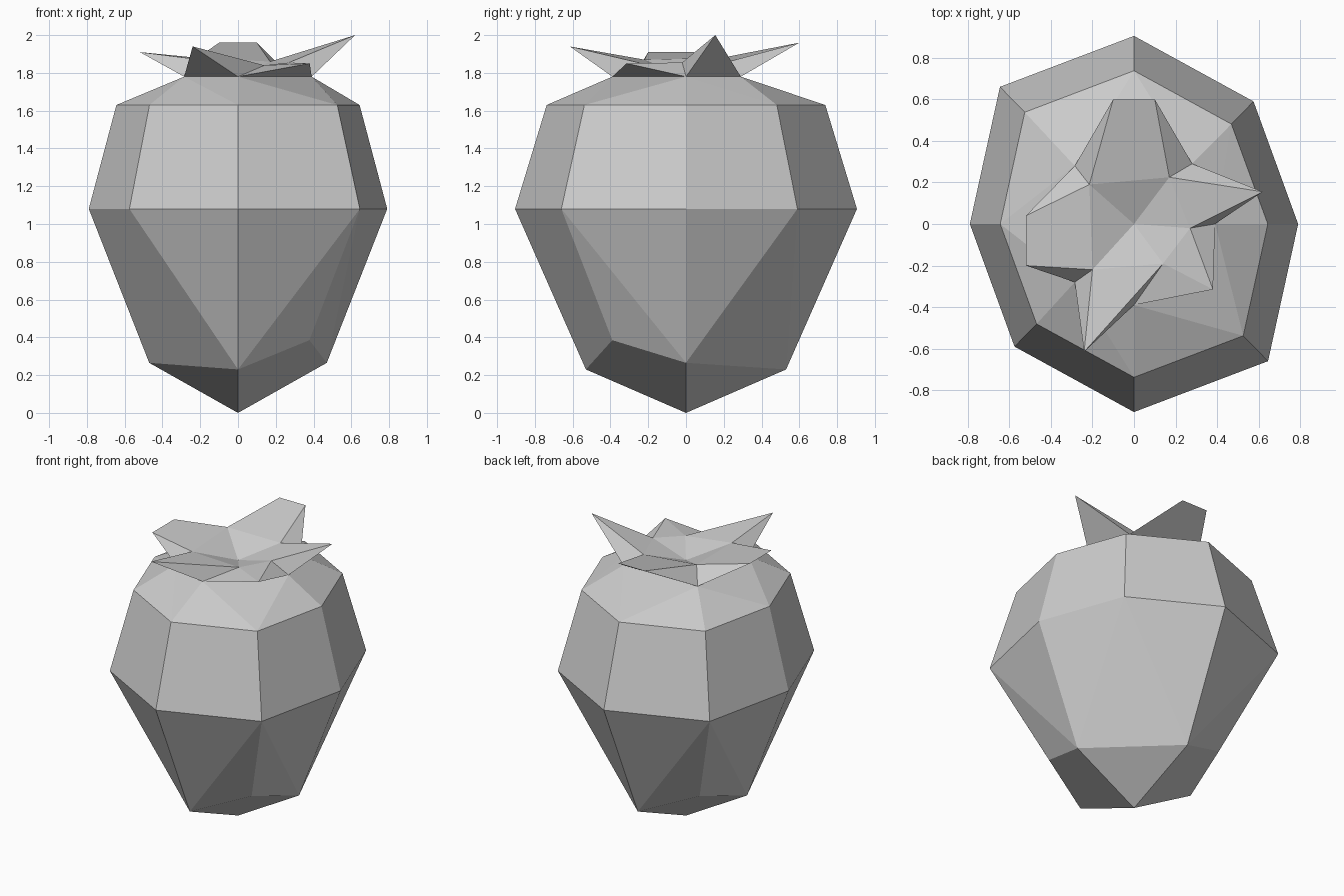
import bpy
import bmesh
from mathutils import Vector

# Remove the default cube only
default_cube = bpy.data.objects.get("Cube")
if default_cube:
    bpy.data.objects.remove(default_cube, do_unlink=True)

# Single flat material
grey = bpy.data.materials.new("plain grey")
grey.use_nodes = True
grey_value = (0.6, 0.6, 0.6, 1)
grey.diffuse_color = grey_value
grey.node_tree.nodes["Principled BSDF"].inputs["Base Color"].default_value = grey_value


def half_turn(points):
    """Return the points together with their copies turned half way round z."""
    return points + [(-x, -y, z) for x, y, z in points]


def finish(mesh_builder, object_name):
    """Turn a bmesh into a flat shaded object with the grey material."""
    bmesh.ops.recalc_face_normals(mesh_builder, faces=mesh_builder.faces[:])
    mesh = bpy.data.meshes.new(object_name)
    mesh_builder.to_mesh(mesh)
    mesh_builder.free()
    mesh.materials.append(grey)
    result = bpy.data.objects.new(object_name, mesh)
    bpy.context.scene.collection.objects.link(result)
    return result


# Rings of the fruit: belly, shoulder, pointed underside and flat crown
belly_height, shoulder_height, crown_height = 1.08, 1.63, 1.78
shoulder_scale = 0.815
belly = half_turn([(x, y, belly_height) for x, y in
                   [(0, -.905), (.645, -.66), (.79, 0), (.575, .59)]])
shoulder = [(x * shoulder_scale, y * shoulder_scale, shoulder_height)
            for x, y, z in belly]
underside = half_turn([(0, -.53, .23), (.378, -.39, .385), (.47, 0, .265)])
crown = [(x, y, crown_height) for x, y in
         [(-.285, -.28), (0, -.39), (.39, 0), (.28, .29), (-.285, .28)]]
bottom_tip = (0, 0, 0)

# Faceted fruit body
body = bmesh.new()
for point in belly + shoulder + underside + crown + [bottom_tip]:
    body.verts.new(point)
bmesh.ops.convex_hull(body, input=body.verts[:])
bmesh.ops.dissolve_limit(body, angle_limit=0.01,
                         verts=body.verts[:], edges=body.edges[:])
finish(body, "fruit_body")

# Leafy crown: one leaf per crown edge, with valleys running to the centre
valleys = [(-.2, -.22, 1.87), (.14, -.19, 1.84), (.27, -.02, 1.855),
           (.17, .225, 1.86), (-.215, .19, 1.88)]
leaf_tips = [
    [(-.24, -.615, 1.94)],
    [(.38, -.315, 1.85)],
    [(.62, .155, 2)],
    [(.1, .6, 1.96), (-.1, .6, 1.96)],
    [(-.52, .04, 1.91), (-.52, -.2, 1.91)],
]

leaves = bmesh.new()
outer = [leaves.verts.new(point) for point in crown]
inner = [leaves.verts.new(point) for point in valleys]
centre = leaves.verts.new(Vector((0, 0, crown_height)))
for index, tip_points in enumerate(leaf_tips):
    following = (index + 1) % len(leaf_tips)
    tips = [leaves.verts.new(point) for point in tip_points]
    start_outer, end_outer = outer[index], outer[following]
    start_inner, end_inner = inner[index], inner[following]
    # Underside, upper side, two flanks and the dip towards the centre
    leaves.faces.new([start_outer, *tips, end_outer])
    leaves.faces.new([start_inner, *tips, end_inner])
    leaves.faces.new([start_outer, start_inner, tips[0]])
    leaves.faces.new([end_outer, tips[-1], end_inner])
    leaves.faces.new([start_inner, end_inner, centre])
finish(leaves, "leaf_crown")
